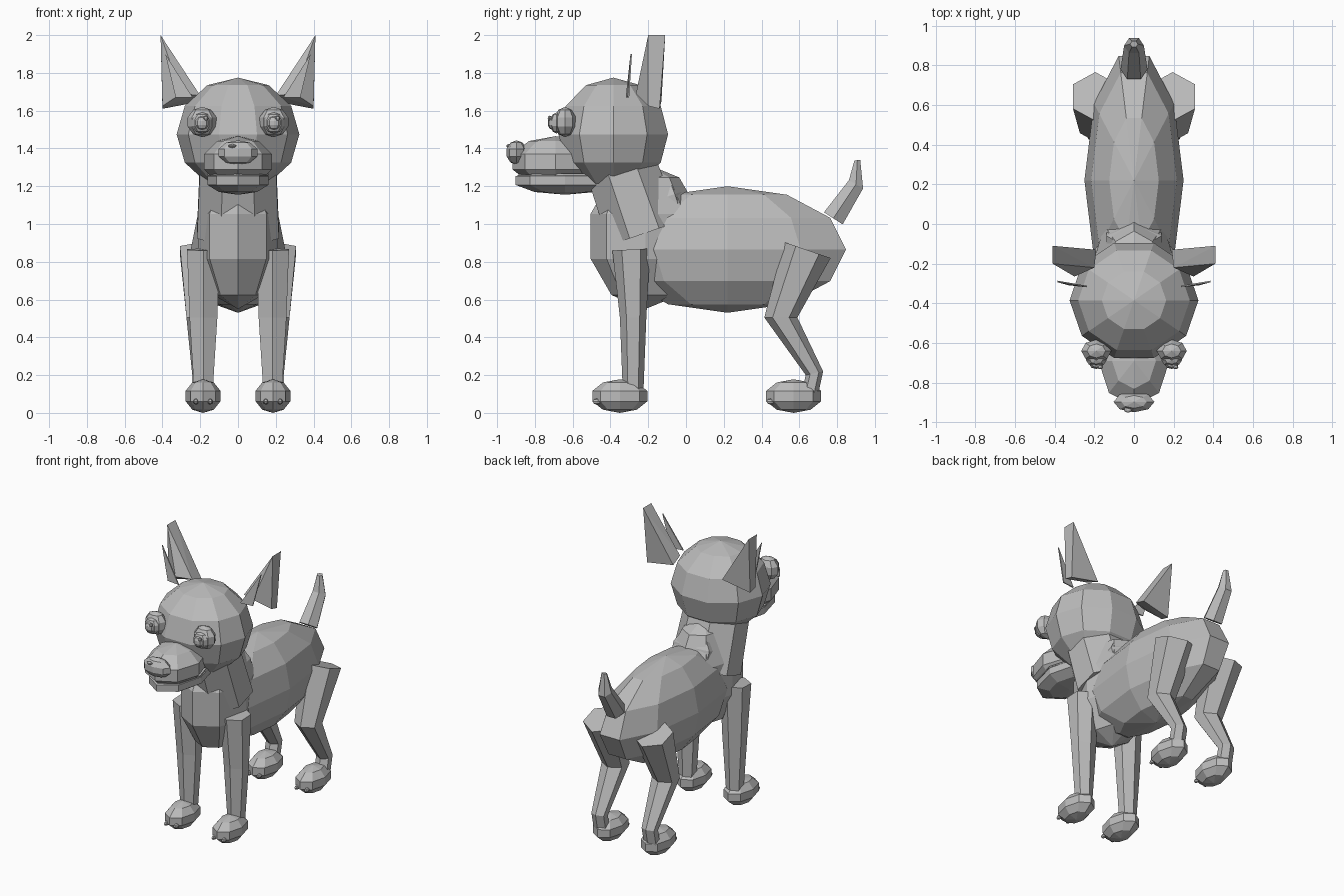
import bpy, bmesh, math
from mathutils import Vector

if "Cube" in bpy.data.objects:
    bpy.data.objects.remove(bpy.data.objects["Cube"])

grey = bpy.data.materials.new("plain grey")
grey.diffuse_color = (0.5, 0.5, 0.5, 1)
grey.use_nodes = True
grey.node_tree.nodes["Principled BSDF"].inputs["Base Color"].default_value = grey.diffuse_color


def finish(name, bm):
    bmesh.ops.remove_doubles(bm, verts=bm.verts, dist=0.0003)
    bmesh.ops.recalc_face_normals(bm, faces=bm.faces)
    me = bpy.data.meshes.new(name)
    bm.to_mesh(me)
    bm.free()
    me.materials.append(grey)
    ob = bpy.data.objects.new(name, me)
    bpy.context.collection.objects.link(ob)
    return ob


def loft(name, rings, n, phase=0.0, x=0.0):
    """Skin rings of (y, z, x radius, depth radius, tilt in degrees)."""
    bm = bmesh.new()
    loops = []
    for y, z, rx, ry, tilt in rings:
        t = math.radians(tilt)
        loop = []
        for i in range(n):
            a = 2 * math.pi * i / n + math.radians(phase)
            d = ry * math.sin(a)
            loop.append(bm.verts.new((x + rx * math.cos(a),
                                      y + d * math.cos(t), z + d * math.sin(t))))
        loops.append(loop)
    for a, b in zip(loops, loops[1:]):
        for i in range(n):
            j = (i + 1) % n
            bm.faces.new((a[i], a[j], b[j], b[i]))
    bm.faces.new(loops[0])
    bm.faces.new(loops[-1])
    return finish(name, bm)


def ball(name, c, r, segs=8, rows=5):
    """Low-poly ellipsoid with poles on z and corners on the x axis."""
    rings = []
    for k in range(rows + 1):
        lat = math.pi * (k / rows - 0.5)
        w = max(math.cos(lat), 0.0)
        rings.append((c[1], c[2] + r[2] * math.sin(lat), r[0] * w, r[1] * w, 0))
    bm = bmesh.new()
    loops = [[bm.verts.new((c[0] + q[2] * math.cos(2 * math.pi * i / segs),
                            q[0] + q[3] * math.sin(2 * math.pi * i / segs), q[1]))
              for i in range(segs)] for q in rings[1:-1]]
    low = bm.verts.new((c[0], c[1], rings[0][1]))
    top = bm.verts.new((c[0], c[1], rings[-1][1]))
    for i in range(segs):
        j = (i + 1) % segs
        for a, b in zip(loops, loops[1:]):
            bm.faces.new((a[i], a[j], b[j], b[i]))
        bm.faces.new((low, loops[0][j], loops[0][i]))
        bm.faces.new((top, loops[-1][i], loops[-1][j]))
    return finish(name, bm)


def hull(name, pts):
    bm = bmesh.new()
    for p in pts:
        bm.verts.new(Vector(p))
    res = bmesh.ops.convex_hull(bm, input=bm.verts)
    loose = [v for v in bm.verts if not v.link_faces]
    bmesh.ops.delete(bm, geom=loose, context='VERTS')
    bmesh.ops.dissolve_limit(bm, angle_limit=0.02, verts=bm.verts, edges=bm.edges)
    return finish(name, bm)


# Torso, chest, neck
ball("body", (0, 0.22, 0.865), (0.25, 0.66, 0.335), 10, 6)
ball("chest", (0, -0.215, 0.935), (0.223, 0.305, 0.385))
loft("neck", [(-0.22, 0.95, 0.235, 0.215, 19), (-0.37, 1.38, 0.215, 0.20, 19)], 8, 22.5)
loft("nape", [(-0.04, 1.0, 0.15, 0.08, 19), (-0.085, 1.15, 0.15, 0.07, 19),
              (-0.10, 1.22, 0.11, 0.05, -10)], 8, 22.5)

# Head, muzzle, mouth, nose
ball("head", (0, -0.385, 1.475), (0.325, 0.305, 0.30), 10, 6)
ball("muzzle", (0, -0.69, 1.33), (0.188, 0.24, 0.135))
ball("lower_jaw", (0, -0.64, 1.23), (0.17, 0.275, 0.075))
ball("mouth", (0, -0.65, 1.262), (0.17, 0.25, 0.014))
ball("nose", (0, -0.897, 1.378), (0.108, 0.055, 0.065))
ball("nose_shine", (-0.03, -0.938, 1.413), (0.022, 0.014, 0.01))

# Tail
loft("tail", [(0.78, 1.03, 0.068, 0.068, -33), (0.90, 1.21, 0.05, 0.05, -30),
              (0.907, 1.338, 0.02, 0.018, 8)], 6)

for s, side in ((1, "left"), (-1, "right")):
    # Eyes
    ball(side + "_eye", (s * 0.19, -0.64, 1.54), (0.08, 0.06, 0.08))
    ball(side + "_iris", (s * 0.19, -0.685, 1.535), (0.056, 0.036, 0.056))
    ball(side + "_pupil", (s * 0.19, -0.71, 1.535), (0.036, 0.022, 0.036))
    ball(side + "_eye_shine", (s * 0.19 + 0.02, -0.722, 1.56), (0.014, 0.012, 0.014), 6, 4)

    # Ears: a leaning wedge and a thin inner plate
    ear = [(0.41, -0.20, 2.0), (0.41, -0.11, 2.0), (0.40, -0.14, 1.61),
           (0.40, -0.20, 1.625), (0.30, -0.265, 1.69), (0.20, -0.22, 1.68),
           (0.19, -0.13, 1.65)]
    hull(side + "_ear", [(s * px, y, z) for px, y, z in ear])
    plate = [(0.385, -0.29, 1.90), (0.24, -0.315, 1.67), (0.33, -0.305, 1.67)]
    hull(side + "_inner_ear", [(s * px, y + d, z) for px, y, z in plate
                               for d in (-0.004, 0.004)])

    # Legs
    loft(side + "_front_leg", [(-0.29, 0.865, 0.1, 0.1, 3), (-0.28, 0.505, 0.085, 0.07, 0),
                               (-0.28, 0.12, 0.057, 0.055, 0)], 6, 90, s * 0.183)
    loft(side + "_hind_leg", [(0.643, 0.862, 0.13, 0.13, -19), (0.502, 0.505, 0.09, 0.0875, 0),
                              (0.68, 0.21, 0.055, 0.047, 12),
                              (0.655, 0.10, 0.055, 0.045, 0)], 6, 90, s * 0.195)

    # Paws with two toe bumps each
    for leg, y in (("front", -0.35), ("hind", 0.57)):
        ball(f"{side}_{leg}_paw", (s * 0.185, y, 0.089), (0.097, 0.153, 0.089))
        for k, dx in enumerate((-0.038, 0.038)):
            ball(f"{side}_{leg}_toe_{k + 1}", (s * 0.185 + dx, y - 0.122, 0.06),
                 (0.014, 0.026, 0.016), 6, 4)
